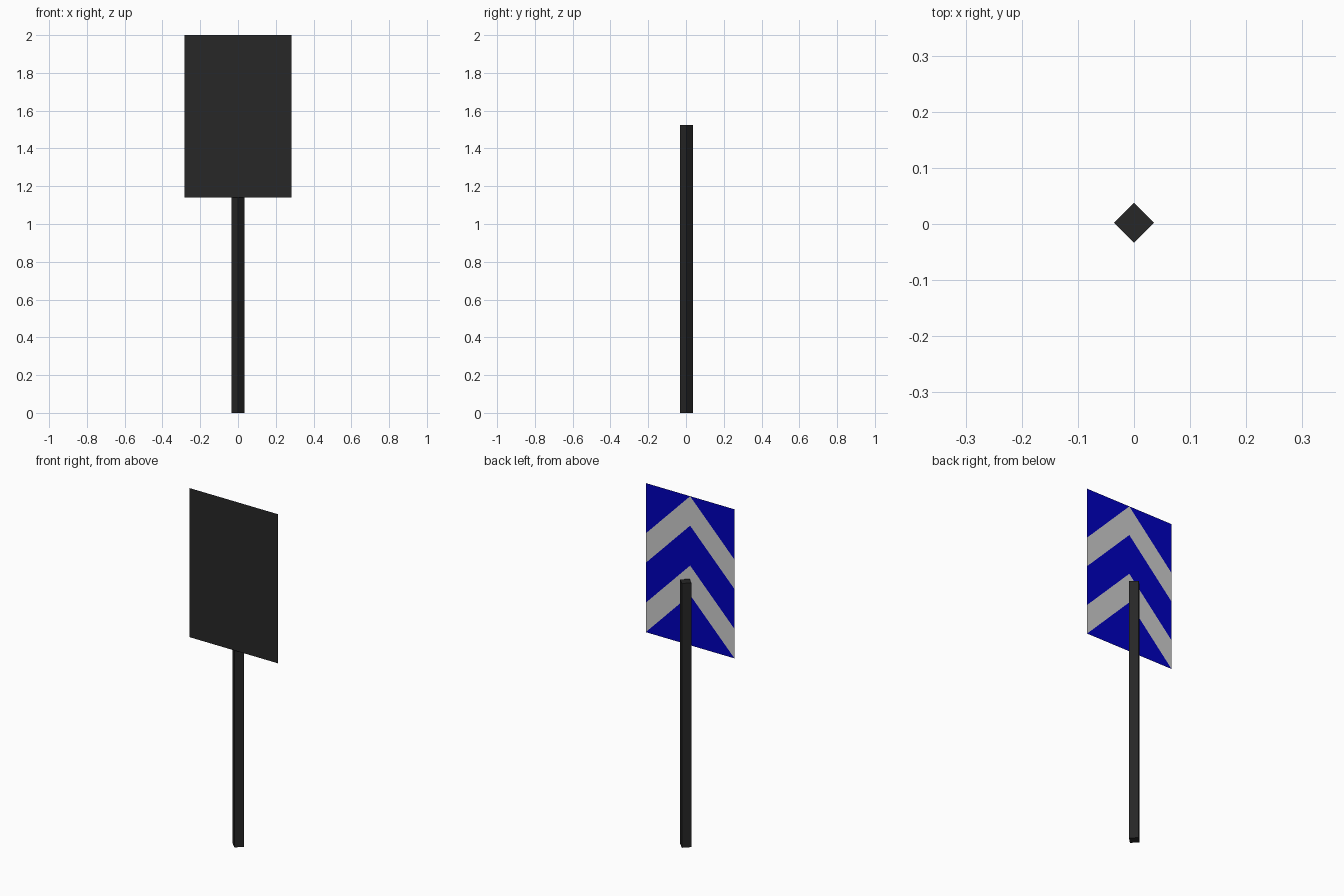
import bpy, bmesh, math
from mathutils import Matrix

if "Cube" in bpy.data.objects:
    bpy.data.objects.remove(bpy.data.objects["Cube"])

HALF_W, TOP, BOTTOM = 0.283, 2.0, 1.14
DROP = 0.29               # fall of each chevron from centre to edge
FRONT_Y = -0.038


def material(name, rgb):
    m = bpy.data.materials.new(name)
    m.diffuse_color = (*rgb, 1)
    m.use_nodes = True
    m.node_tree.nodes["Principled BSDF"].inputs["Base Color"].default_value = m.diffuse_color
    return m


black = material("black", (0.02, 0.02, 0.02))
blue = material("blue", (0.0, 0.0, 0.5))
white = material("white", (0.8, 0.8, 0.8))


def finish(name, bm, mat):
    mesh = bpy.data.meshes.new(name)
    bm.to_mesh(mesh)
    bm.free()
    mesh.materials.append(mat)
    obj = bpy.data.objects.new(name, mesh)
    bpy.context.collection.objects.link(obj)
    return obj


def flat_panel(name, halves, y, mat, facing):
    """Build flat polygons for the right half and mirror them to the left."""
    bm = bmesh.new()
    for pts in halves:
        for side in (1, -1):
            face = bm.faces.new([bm.verts.new((side * x, y, TOP - d)) for x, d in pts])
            face.normal_update()
            if face.normal.y * facing < 0:
                face.normal_flip()
    bmesh.ops.remove_doubles(bm, verts=bm.verts, dist=1e-5)
    return finish(name, bm, mat)


def band(a, b):
    return [(0, a), (HALF_W, a + DROP), (HALF_W, b + DROP), (0, b)]


# square post turned 45 degrees
bm = bmesh.new()
bmesh.ops.create_cone(bm, cap_ends=True, segments=4, radius1=0.0355, radius2=0.0355,
                      depth=1.525, matrix=Matrix.Translation((0, 0.0025, 0.7625)))
# make sure the corners point along x and y
if max(v.co.x for v in bm.verts) < 0.03:
    bmesh.ops.rotate(bm, verts=bm.verts, cent=(0, 0.0025, 0),
                     matrix=Matrix.Rotation(math.pi / 4, 3, 'Z'))
finish("post", bm, black)

# dark sheet of the sign
H = TOP - BOTTOM
flat_panel("sign_sheet", [[(0, 0), (HALF_W, 0), (HALF_W, H), (0, H)]], FRONT_Y, black, -1)

# chevron sheet directly behind it
CHEVRON_Y = FRONT_Y + 0.0005
flat_panel("white_chevrons", [band(0, 0.17), band(0.40, 0.57)], CHEVRON_Y, white, 1)
flat_panel("blue_field", [[(0, 0), (HALF_W, 0), (HALF_W, DROP)],
                          band(0.17, 0.40),
                          [(0, 0.57), (HALF_W, H), (0, H)]], CHEVRON_Y, blue, 1)
